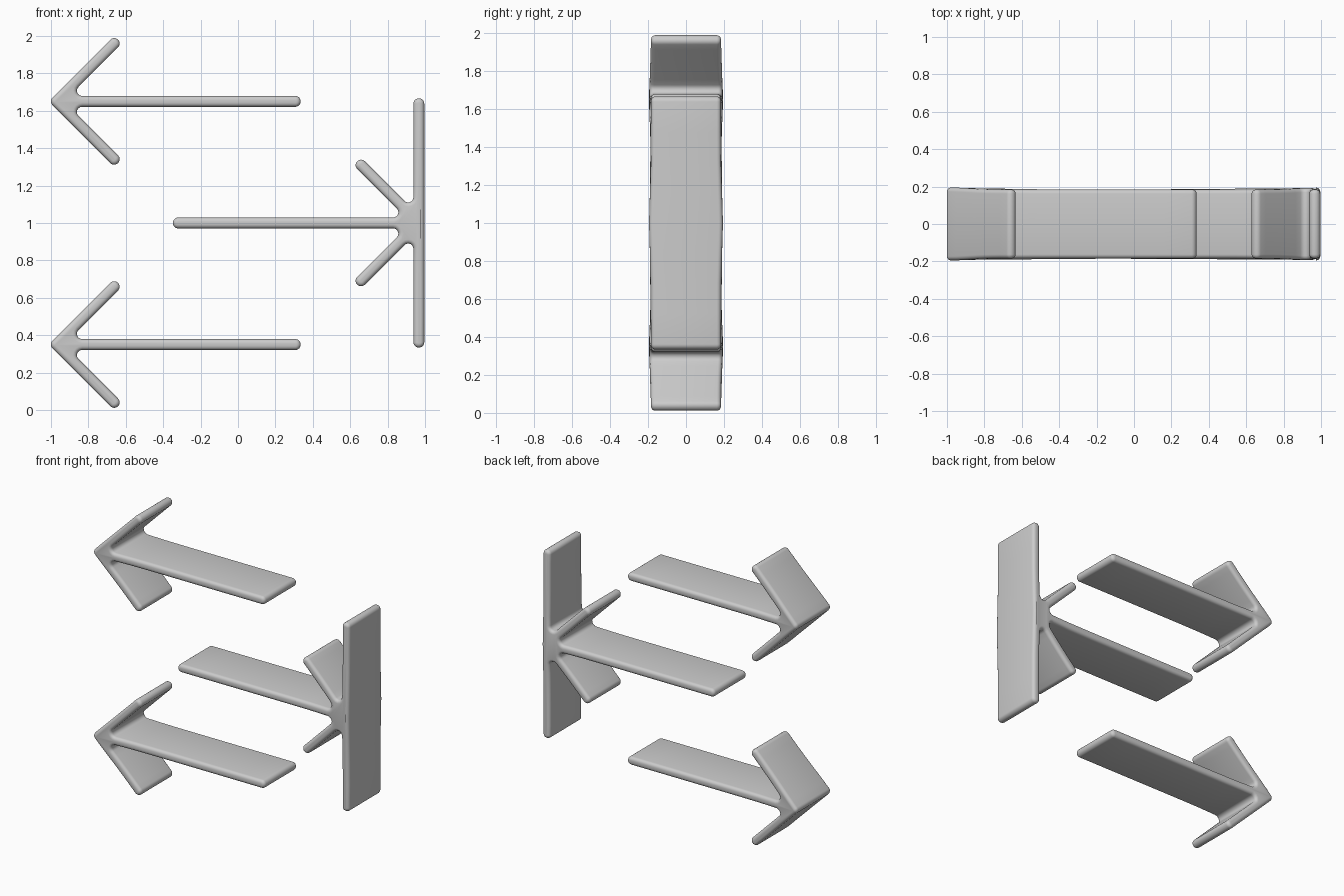
import bpy, bmesh, math
from mathutils import Vector

cube = bpy.data.objects.get("Cube")
if cube:
    bpy.data.objects.remove(cube, do_unlink=True)

grey = bpy.data.materials.new("plain grey")
grey.use_nodes = True
colour = (0.6, 0.6, 0.6, 1)
grey.diffuse_color = colour
grey.node_tree.nodes["Principled BSDF"].inputs["Base Color"].default_value = colour

HALF = 0.029            # half thickness of every bar
RADIUS = 0.028          # corner and fillet radius
ARM = 0.466             # length of each slanted arm
RIM = 0.022             # rounding of the front and back rims
DIAG = HALF * math.sqrt(2)


def arrow_corners(shaft, plate=0):
    """Clockwise corners of an arrow with its tip at the origin, shaft along +x."""
    along = Vector((1, 1)).normalized()
    across = Vector((-1, 1)).normalized() * HALF
    upper = [along * ARM + across, along * ARM - across,
             Vector((HALF + DIAG, HALF)), Vector((shaft, HALF))]
    if plate:           # upright bar standing behind the arrow head
        upper = [Vector((-HALF, plate)), Vector((HALF, plate)),
                 Vector((HALF, HALF + DIAG))] + upper
    lower = [Vector((p.x, -p.y)) for p in reversed(upper)]
    tip = [] if plate else [Vector((-DIAG, 0))]
    return tip + upper + lower


def rounded_outline(corners, steps=7, splits=8):
    """Round every corner; return points paired with outward normals."""
    points = []
    for i, p in enumerate(corners):
        a = (corners[i - 1] - p).normalized()
        b = (corners[(i + 1) % len(corners)] - p).normalized()
        half_angle = a.angle(b) / 2
        centre = p + (a + b).normalized() * RADIUS / math.sin(half_angle)
        reach = RADIUS / math.tan(half_angle)
        start, end = p + a * reach - centre, p + b * reach - centre
        turn = math.atan2(start.x * end.y - start.y * end.x, start.dot(end))
        side = 1 if turn < 0 else -1
        for k in range(steps):
            angle = turn * k / (steps - 1)
            c, s = math.cos(angle), math.sin(angle)
            d = Vector((start.x * c - start.y * s, start.x * s + start.y * c))
            points.append((centre + d, d.normalized() * side))
    # extra points along the straight runs
    result = []
    for i, (p, n) in enumerate(points):
        q, _ = points[(i + 1) % len(points)]
        result.append((p, n))
        if (q - p).length > 0.1:
            result += [(p.lerp(q, k / splits), n) for k in range(1, splits)]
    return result


def build(name, corners, location, turn=0):
    """Sweep the outline through its depth with softly rounded rims."""
    outline = rounded_outline(corners)
    angles = [math.radians(90 * k / 4) for k in range(5)]
    layers = [(RIM * (1 - math.cos(t)), -1, RIM * (1 - math.sin(t))) for t in reversed(angles)]
    layers += [(inset, 1, drop) for inset, _, drop in reversed(layers)]
    bm = bmesh.new()
    rings = []
    for inset, side, drop in layers:
        ring = []
        for p, n in outline:
            q = p - n * inset
            depth = 0.184 + 0.011 * math.exp(-(p.length / 0.2) ** 2)
            ring.append(bm.verts.new((q.x, side * (depth - drop), q.y)))
        rings.append(ring)
    count = len(outline)
    for r, s in zip(rings, rings[1:]):
        for i in range(count):
            j = (i + 1) % count
            bm.faces.new((r[i], r[j], s[j], s[i]))
    bm.faces.new(rings[0])
    bm.faces.new(rings[-1])
    bmesh.ops.recalc_face_normals(bm, faces=bm.faces)
    mesh = bpy.data.meshes.new(name)
    bm.to_mesh(mesh)
    bm.free()
    mesh.materials.append(grey)
    obj = bpy.data.objects.new(name, mesh)
    obj.location = location
    obj.rotation_euler.y = turn
    bpy.context.collection.objects.link(obj)
    bpy.ops.object.select_all(action="DESELECT")
    obj.select_set(True)
    bpy.context.view_layer.objects.active = obj
    bpy.ops.object.shade_smooth_by_angle(angle=math.radians(40))


# two arrows pointing one way, one with an upright bar pointing the other
for name, height in (("upper_arrow", 1.65), ("lower_arrow", 0.35)):
    build(name, arrow_corners(1.306), (-0.971, 0, height))
build("barred_arrow", arrow_corners(1.315, plate=0.666), (0.967, 0, 1.0), math.pi)
